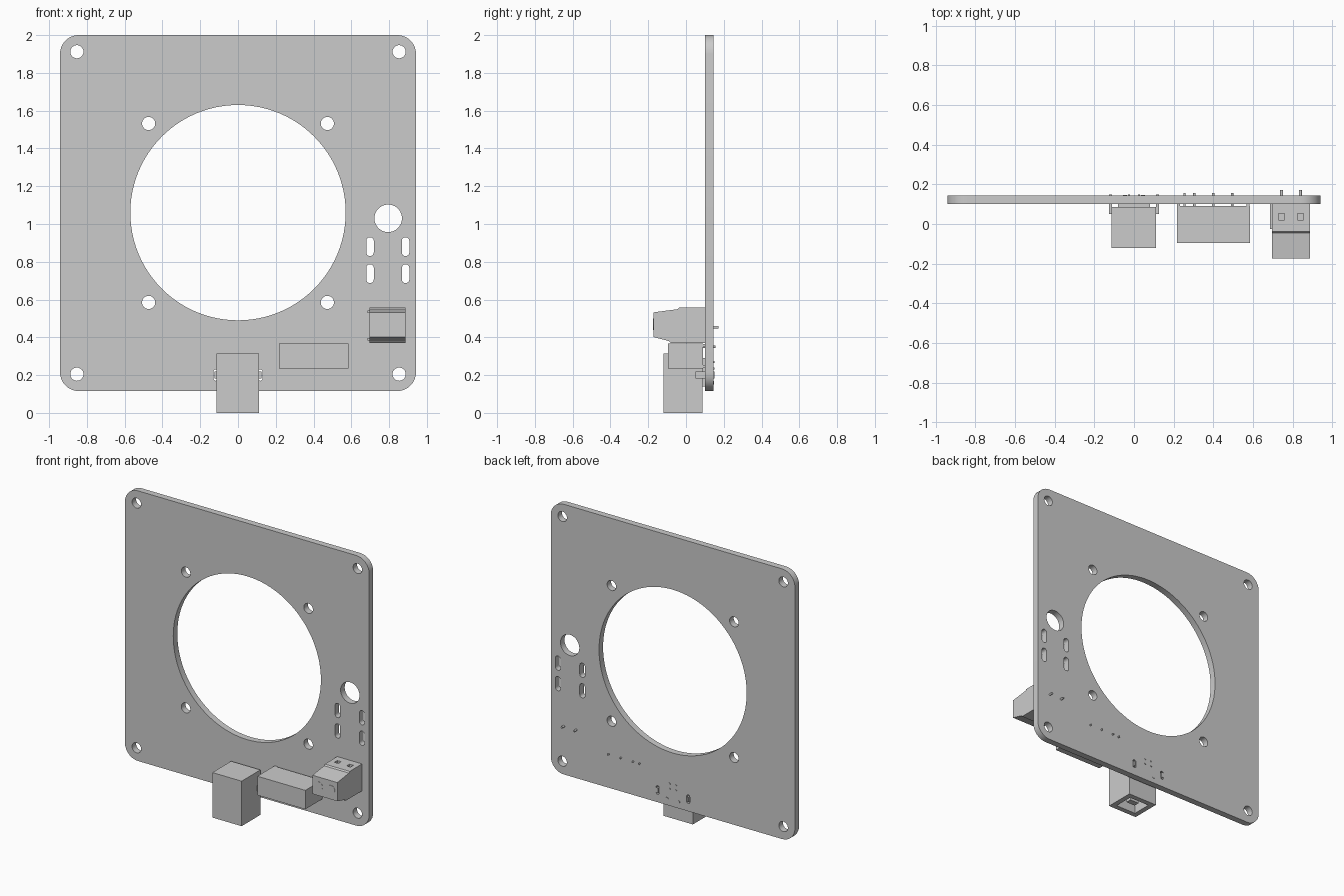
import bpy, bmesh, math
from mathutils import Matrix, Vector

cube = bpy.data.objects.get("Cube")
if cube:
    bpy.data.objects.remove(cube, do_unlink=True)

COLOUR = (0.6, 0.6, 0.6, 1)
grey = bpy.data.materials.new("light_grey")
grey.diffuse_color = COLOUR
grey.use_nodes = True
grey.node_tree.nodes["Principled BSDF"].inputs["Base Color"].default_value = COLOUR

FRONT, BACK = 0.10, 0.145  # faces of the board


def add_object(name, bm):
    bmesh.ops.recalc_face_normals(bm, faces=bm.faces)
    mesh = bpy.data.meshes.new(name)
    bm.to_mesh(mesh)
    bm.free()
    mesh.materials.append(grey)
    obj = bpy.data.objects.new(name, mesh)
    bpy.context.collection.objects.link(obj)
    return obj


def add_box(bm, lo, hi):
    lo, hi = Vector(lo), Vector(hi)
    mat = Matrix.Translation((lo + hi) / 2) @ Matrix.Diagonal((*(hi - lo), 1))
    bmesh.ops.create_cube(bm, size=1, matrix=mat)


def box(name, lo, hi):
    bm = bmesh.new()
    add_box(bm, lo, hi)
    return add_object(name, bm)


def rods(name, points, radius, y0, y1, sides=12):
    """Round rods along y at the given (x, z) points."""
    bm = bmesh.new()
    for x, z in points:
        mat = Matrix.Translation((x, (y0 + y1) / 2, z)) @ Matrix.Rotation(math.pi / 2, 4, 'X')
        bmesh.ops.create_cone(bm, cap_ends=True, segments=sides, radius1=radius,
                              radius2=radius, depth=y1 - y0, matrix=mat)
    return add_object(name, bm)


def rounded_rect(cx, cz, w, h, r, steps=8):
    """Rounded rectangle outline; a circle or slot when r is half a side."""
    pts = []
    for i, (sx, sz) in enumerate([(1, 1), (-1, 1), (-1, -1), (1, -1)]):
        for k in range(steps + 1):
            a = math.pi / 2 * (i + k / steps)
            pts.append((cx + sx * (w / 2 - r) + r * math.cos(a),
                        cz + sz * (h / 2 - r) + r * math.sin(a)))
    return pts


def circle(cx, cz, r, n):
    return [(cx + r * math.cos(2 * math.pi * i / n), cz + r * math.sin(2 * math.pi * i / n))
            for i in range(n)]


# Board: outline with all openings, extruded
outlines = [rounded_rect(0, 1.058, 1.885, 1.885, 0.1),
            circle(0, 1.06, 0.57, 96),
            circle(0.795, 1.03, 0.073, 40)]
for sx in (-1, 1):
    for z in (0.205, 1.912):
        outlines.append(circle(sx * 0.853, z, 0.035, 24))
    for z in (0.585, 1.532):
        outlines.append(circle(sx * 0.473, z, 0.035, 24))
    outlines.append(rounded_rect(sx * 0.118, 0.2, 0.026, 0.06, 0.013, 4))
for x in (0.699, 0.887):
    for z in (0.737, 0.88):
        outlines.append(rounded_rect(x, z, 0.04, 0.1, 0.02, 5))

curve = bpy.data.curves.new("board_outline", 'CURVE')
curve.dimensions = '2D'
curve.fill_mode = 'BOTH'
curve.extrude = (BACK - FRONT) / 2
for pts in outlines:
    spline = curve.splines.new('POLY')
    spline.points.add(len(pts) - 1)
    for p, (x, z) in zip(spline.points, pts):
        p.co = (x, z, 0, 1)
    spline.use_cyclic_u = True
outline = bpy.data.objects.new("board_outline", curve)
bpy.context.collection.objects.link(outline)
deps = bpy.context.evaluated_depsgraph_get()
flat = bpy.data.meshes.new_from_object(outline.evaluated_get(deps))
bm = bmesh.new()
bm.from_mesh(flat)
bpy.data.objects.remove(outline, do_unlink=True)
bmesh.ops.remove_doubles(bm, verts=bm.verts, dist=0.00005)
bm.transform(Matrix.Translation((0, (FRONT + BACK) / 2, 0)) @ Matrix.Rotation(math.pi / 2, 4, 'X'))
board = add_object("board", bm)
board.select_set(True)
bpy.context.view_layer.objects.active = board
bpy.ops.object.shade_smooth_by_angle(angle=math.radians(30))

# Cable socket: open at the bottom, with a tongue inside
bm = bmesh.new()
add_box(bm, (-0.114, -0.12, 0), (0.112, 0.087, 0.314))
bm.normal_update()
mouth = min(bm.faces, key=lambda f: f.calc_center_median().z)
bmesh.ops.inset_individual(bm, faces=[mouth], thickness=0.05)
bmesh.ops.inset_individual(bm, faces=[mouth], thickness=0.0002, depth=-0.18)
add_object("socket_shell", bm)
box("socket_tongue", (-0.035, -0.035, 0.02), (0.035, 0.005, 0.19))
box("socket_foot", (-0.08, 0.08, 0.14), (0.08, FRONT, 0.29))

# Socket side tabs, reaching through the slots
bm = bmesh.new()
for s in (-1, 1):
    add_box(bm, (s * 0.118 - 0.007, 0.05, 0.182), (s * 0.118 + 0.007, 0.15, 0.218))
    add_box(bm, (s * 0.112 - 0.008, 0.05, 0.182), (s * 0.112 + 0.008, 0.07, 0.218))
add_object("socket_tabs", bm)
rods("socket_pins", [(s * 0.025, z) for s in (-1, 1) for z in (0.235, 0.27)],
     0.006, 0.08, 0.15)
rods("socket_pegs", [(s * 0.045, 0.16) for s in (-1, 1)], 0.01, 0.08, 0.147)

# Power converter block with its row of pins
box("converter_body", (0.216, -0.095, 0.235), (0.586, 0.09, 0.367))
bm = bmesh.new()
for x in (0.225, 0.575):
    for z in (0.245, 0.357):
        add_box(bm, (x - 0.008, 0.085, z - 0.008), (x + 0.008, FRONT, z + 0.008))
add_object("converter_feet", bm)
rods("converter_pins", [(x, 0.35) for x in (0.255, 0.305, 0.4, 0.495)], 0.006, 0.08, 0.157)

# Wire terminal: side profile swept across its width
profile = [(FRONT, 0.558), (-0.037, 0.558), (-0.045, 0.549), (-0.173, 0.532),
           (-0.173, 0.402), (-0.09, 0.38), (-0.08, 0.37), (FRONT, 0.37)]
bm = bmesh.new()
side = bm.faces.new([bm.verts.new((0.696, y, z)) for y, z in profile])
swept = bmesh.ops.extrude_face_region(bm, geom=[side])
bmesh.ops.translate(bm, vec=(0.192, 0, 0),
                    verts=[v for v in swept["geom"] if isinstance(v, bmesh.types.BMVert)])
terminal = add_object("terminal_body", bm)

POLES = (0.745, 0.84)
bm = bmesh.new()
for x in POLES:
    add_box(bm, (x - 0.015, 0.02, 0.5), (x + 0.015, 0.052, 0.6))
cutter = add_object("terminal_cutter", bm)
cutter.hide_render = True
cutter.hide_set(True)
cut = terminal.modifiers.new("openings", 'BOOLEAN')
cut.operation = 'DIFFERENCE'
cut.solver = 'EXACT'
cut.object = cutter

rods("terminal_screws", [(x, 0.47) for x in POLES], 0.03, -0.175, -0.17, 24)
rods("terminal_pins", [(x, 0.453) for x in POLES], 0.007, 0.09, 0.172)

# Joining ribs on the terminal's side
bm = bmesh.new()
for z in (0.39, 0.536):
    add_box(bm, (0.686, -0.025, z - 0.007), (0.7, FRONT, z + 0.007))
add_object("terminal_ribs", bm)
